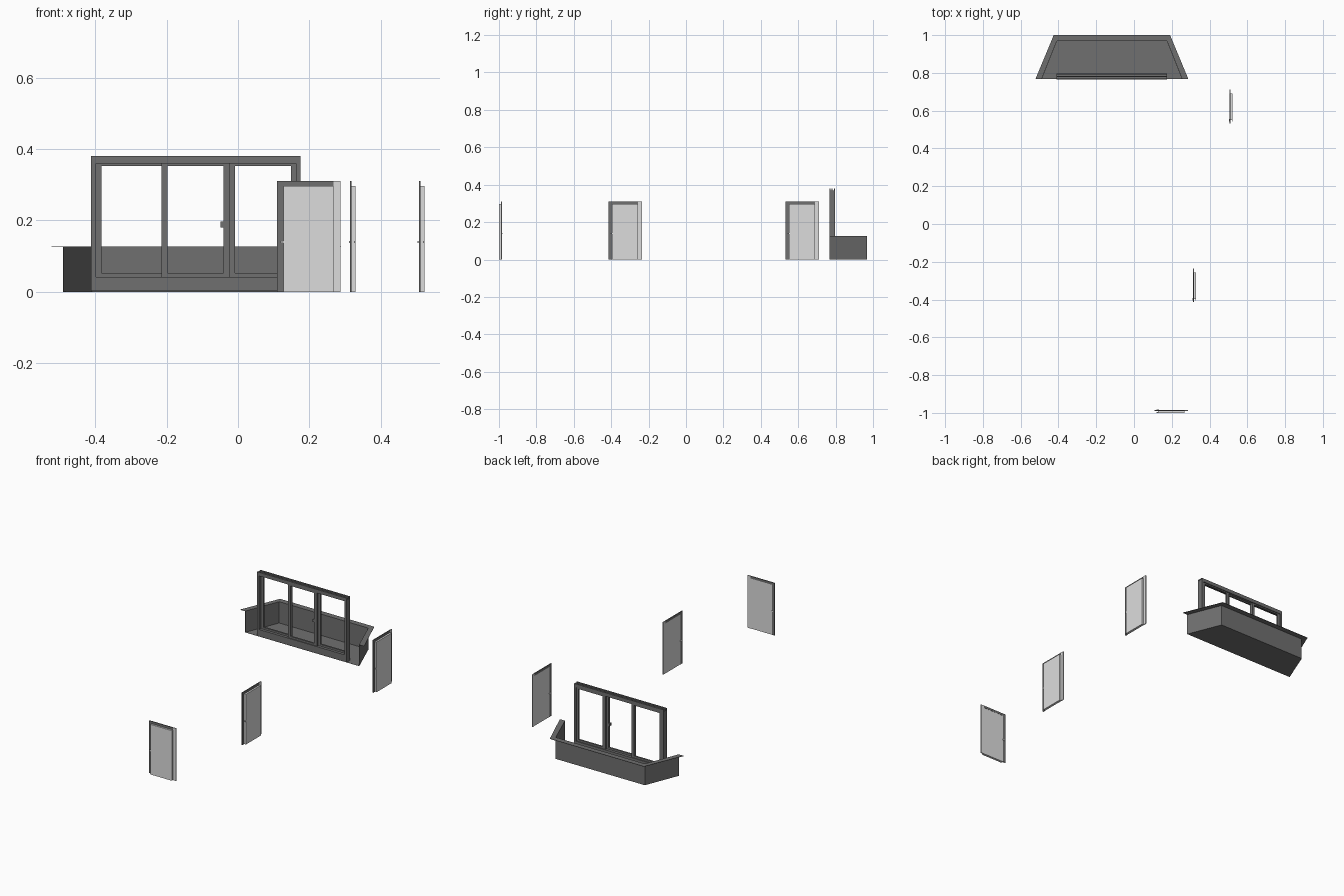
import bpy, bmesh, math
from mathutils import Matrix, Vector

if "Cube" in bpy.data.objects:
    bpy.data.objects.remove(bpy.data.objects["Cube"])


def material(name, v):
    m = bpy.data.materials.new(name)
    m.diffuse_color = (v, v, v, 1)
    m.use_nodes = True
    m.node_tree.nodes["Principled BSDF"].inputs["Base Color"].default_value = m.diffuse_color
    return m


DARK = material("dark_grey", 0.16)
LIGHT = material("light_grey", 0.72)
WHITE = material("handle_white", 0.85)


def finish(name, bm, mat, matrix=None):
    bmesh.ops.recalc_face_normals(bm, faces=bm.faces)
    me = bpy.data.meshes.new(name)
    bm.to_mesh(me)
    bm.free()
    me.materials.append(mat)
    ob = bpy.data.objects.new(name, me)
    if matrix is not None:
        ob.matrix_world = matrix
    bpy.context.collection.objects.link(ob)
    return ob


def boxes(name, specs, mat, matrix=None):
    # each spec: x0, x1, y0, y1, z0, z1
    bm = bmesh.new()
    for x0, x1, y0, y1, z0, z1 in specs:
        m = (Matrix.Translation(((x0 + x1) / 2, (y0 + y1) / 2, (z0 + z1) / 2))
             @ Matrix.Diagonal((x1 - x0, y1 - y0, z1 - z0, 1)))
        bmesh.ops.create_cube(bm, size=1, matrix=m)
    return finish(name, bm, mat, matrix)


def ring(x0, x1, y0, y1, z0, z1, left, right, bottom, top):
    # rectangular frame made of two stiles and two rails
    return [(x0, x0 + left, y0, y1, z0, z1), (x1 - right, x1, y0, y1, z0, z1),
            (x0 + left, x1 - right, y0, y1, z0, z0 + bottom),
            (x0 + left, x1 - right, y0, y1, z1 - top, z1)]


# ---- balcony: open-fronted trapezoid tray with an outward ledge
CX, Y0, Y1, H = -0.117, 0.767, 0.969, 0.125
inner = [(CX - 0.373, Y0), (CX - 0.292, Y1), (CX + 0.292, Y1), (CX + 0.373, Y0)]
outer = [(CX - 0.405, Y0), (CX - 0.308, 1.0), (CX + 0.308, 1.0), (CX + 0.405, Y0)]
bm = bmesh.new()
low = [bm.verts.new((x, y, 0.0)) for x, y in inner]
high = [bm.verts.new((x, y, H)) for x, y in inner]
rim = [bm.verts.new((x, y, H)) for x, y in outer]
bm.faces.new(low)
for i in range(3):
    bm.faces.new((low[i], low[i + 1], high[i + 1], high[i]))
    bm.faces.new((high[i], high[i + 1], rim[i + 1], rim[i]))
tray = finish("balcony_tray", bm, DARK)
# thickness grows upward / inward so the tray still stands on z = 0
up = tray.data.polygons[0].normal.z > 0
sol = tray.modifiers.new("thickness", 'SOLIDIFY')
sol.thickness = 0.002
sol.offset = 1 if up else -1

# ---- sliding window: outer frame, head tracks, three sashes
WX0, WX1, WY0, WY1 = -0.411, 0.175, 0.766, 0.797
boxes("window_frame", ring(WX0, WX1, WY0, WY1, 0.002, 0.369, 0.013, 0.013, 0.04, 0.01), DARK)
boxes("window_tracks", [(WX0, WX1, y, y + 0.006, 0.369, 0.38)
                        for y in (WY0, WY0 + 0.0125, WY0 + 0.025)], DARK)
for name, x0, x1, y, l, r in (("left", -0.398, -0.197, 0.782, 0.016, 0.017),
                              ("middle", -0.214, -0.022, 0.771, 0.017, 0.019),
                              ("right", -0.028, 0.162, 0.782, 0.019, 0.014)):
    boxes("sash_" + name, ring(x0, x1, y, y + 0.010, 0.042, 0.36, l, r, 0.011, 0.008), DARK)
boxes("window_handle", [(-0.049, -0.041, 0.768, 0.773, 0.18, 0.197),
                        (-0.049, -0.041, 0.779, 0.784, 0.18, 0.197)], DARK)

# ---- three doors: local front is -y, origin at the middle of the casing back
DOORS = (("front", (0.198, -0.984, 0), 0),
         ("near_side", (0.313, -0.325, 0), 90),
         ("far_side", (0.506, 0.622, 0), 90))
for name, loc, ang in DOORS:
    M = Matrix.Translation(Vector(loc)) @ Matrix.Rotation(math.radians(ang), 4, 'Z')
    # casing: dark hinge side and head, light latch side
    boxes(name + "_door_casing",
          [(-0.089, -0.071, -0.005, 0, 0, 0.31), (-0.071, 0.069, -0.005, 0, 0.296, 0.31)], DARK, M)
    boxes(name + "_door_jamb", [(0.069, 0.089, -0.005, 0, 0, 0.31)], LIGHT, M)
    boxes(name + "_door_leaf", [(-0.071, 0.069, -0.0155, -0.001, 0, 0.296)], LIGHT, M)
    # small lever handle on both sides
    boxes(name + "_door_handle", [(-0.079, -0.066, -0.016, -0.012, 0.137, 0.143),
                                  (-0.079, -0.066, 0, 0.003, 0.137, 0.143)], WHITE, M)
